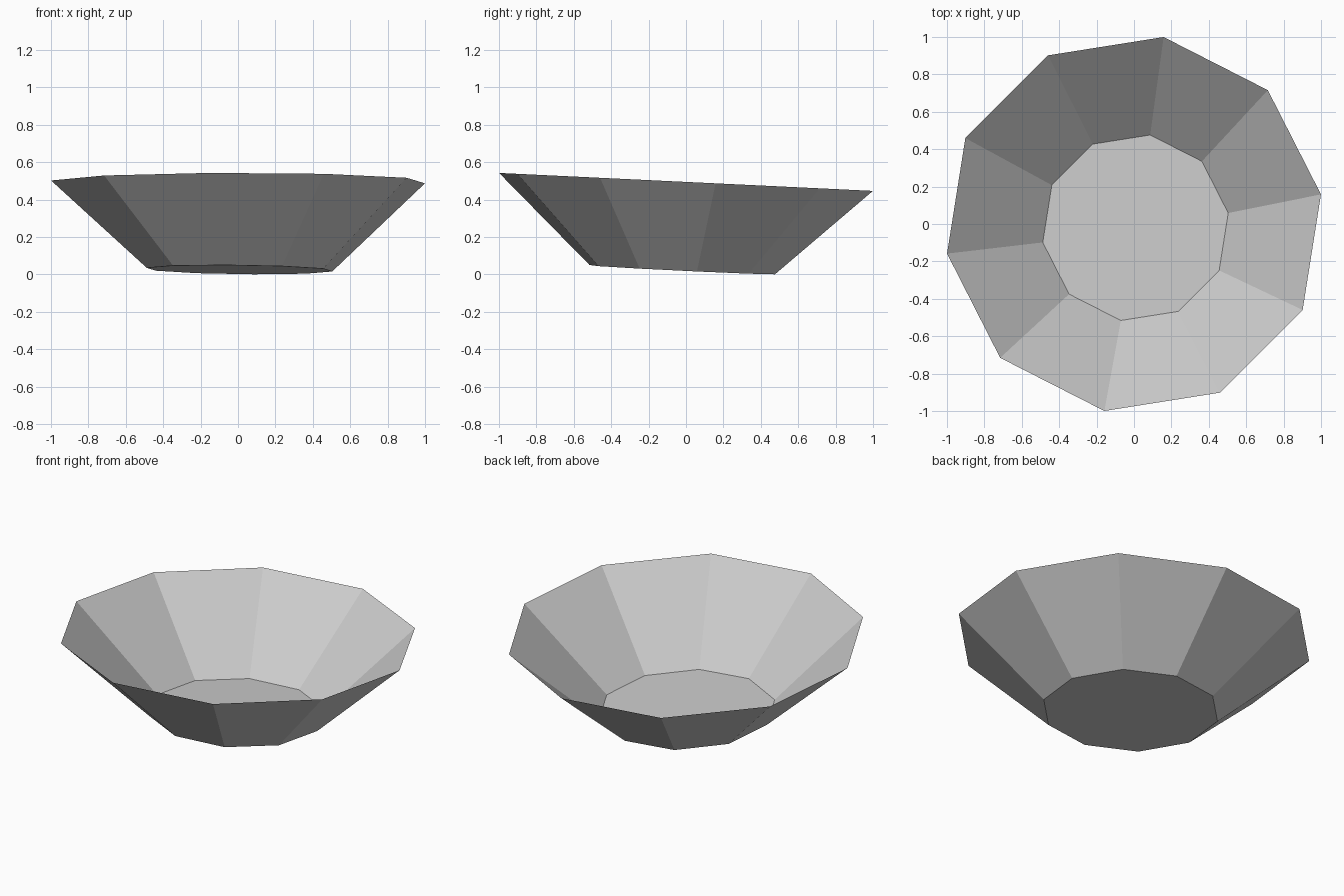
import bpy
import bmesh
import math

cube = bpy.data.objects.get("Cube")
if cube:
    bpy.data.objects.remove(cube, do_unlink=True)

SIDES = 10
PHASE = math.radians(9)

grey = bpy.data.materials.new("light_grey")
grey.use_nodes = True
color = (0.6, 0.6, 0.6, 1.0)
grey.diffuse_color = color
grey.node_tree.nodes["Principled BSDF"].inputs["Base Color"].default_value = color


def tilted_ring(bm, radius, center, slope):
    """Ring of vertices lying in a slightly tilted plane."""
    cx, cy, cz = center
    ring = []
    for i in range(SIDES):
        a = PHASE + math.tau * i / SIDES
        x, y = cx + radius * math.cos(a), cy + radius * math.sin(a)
        ring.append(bm.verts.new((x, y, cz + slope[0] * x + slope[1] * y)))
    return ring


bm = bmesh.new()
base = tilted_ring(bm, 0.502, (0.008, -0.02, 0.025), (-0.012, -0.048))
rim = tilted_ring(bm, 1.012, (0, 0, 0.495), (0, -0.048))

# Flared wall, open at the top
for i in range(SIDES):
    j = (i + 1) % SIDES
    bm.faces.new((base[i], base[j], rim[j], rim[i]))

# Flat floor, facing down
bm.faces.new(base[::-1])

mesh = bpy.data.meshes.new("bowl")
bm.to_mesh(mesh)
bm.free()
mesh.materials.append(grey)
bowl = bpy.data.objects.new("bowl", mesh)
bpy.context.collection.objects.link(bowl)
